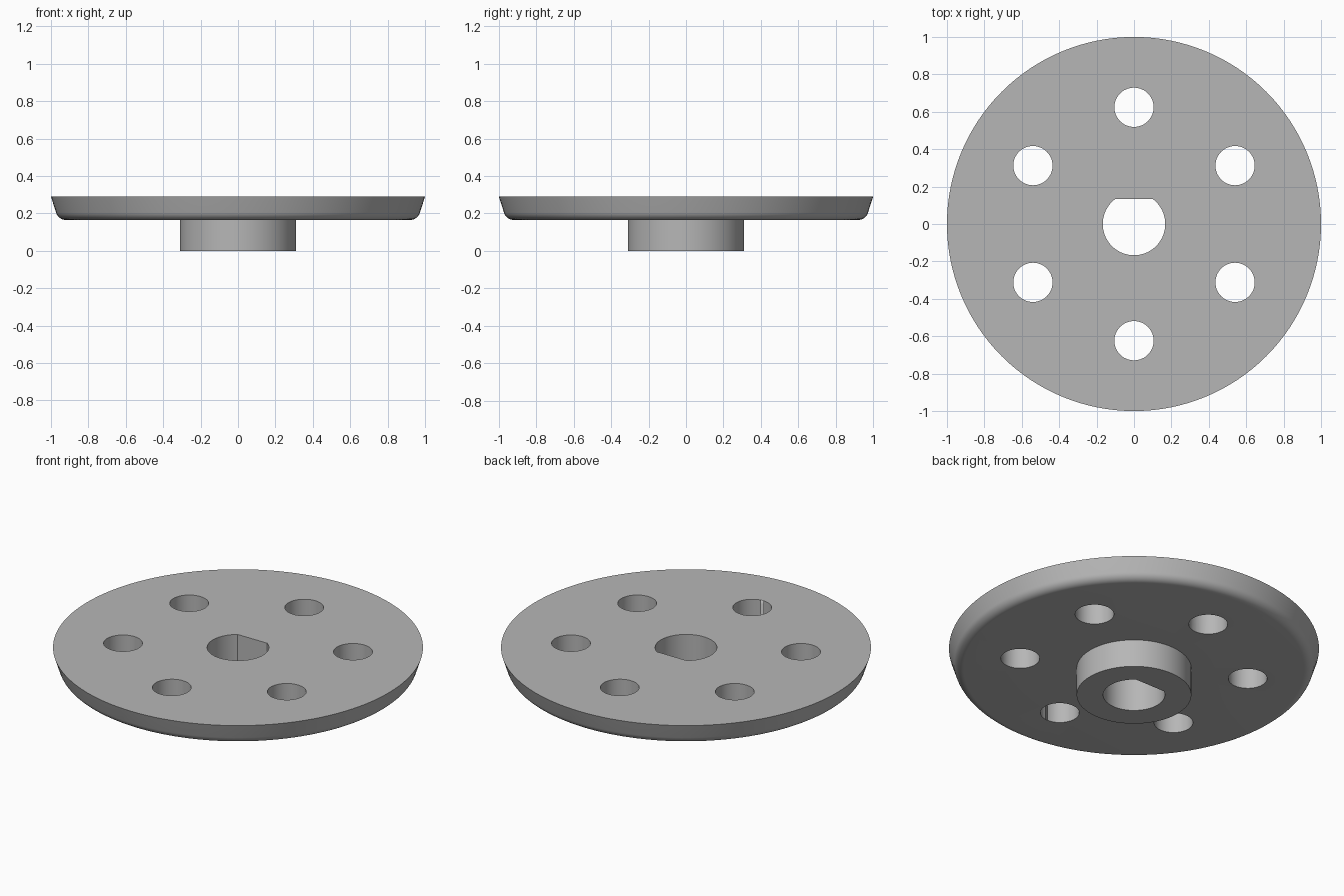
import bpy
import bmesh
from math import cos, sin, pi, radians, asin

cube = bpy.data.objects.get("Cube")
if cube:
    bpy.data.objects.remove(cube, do_unlink=True)

PLATE_BOTTOM, PLATE_TOP = 0.165, 0.29
HUB_RADIUS = 0.31
BORE_RADIUS, BORE_FLAT = 0.167, 0.135
HOLE_RADIUS, HOLE_CIRCLE = 0.105, 0.624

metal = bpy.data.materials.new("grey metal")
metal.use_nodes = True
grey = (0.47, 0.47, 0.47, 1)
metal.diffuse_color = grey
metal.node_tree.nodes["Principled BSDF"].inputs["Base Color"].default_value = grey


def make_object(name, bm):
    bmesh.ops.recalc_face_normals(bm, faces=bm.faces)
    mesh = bpy.data.meshes.new(name)
    bm.to_mesh(mesh)
    bm.free()
    mesh.materials.append(metal)
    obj = bpy.data.objects.new(name, mesh)
    bpy.context.collection.objects.link(obj)
    return obj


def lathe(name, profile, steps=128):
    """Closed solid of revolution; the profile runs from bottom to top."""
    bm = bmesh.new()
    rings = [[bm.verts.new((r * cos(2 * pi * i / steps), r * sin(2 * pi * i / steps), z))
              for i in range(steps)] for r, z in profile]
    for low, high in zip(rings, rings[1:]):
        for i in range(steps):
            j = (i + 1) % steps
            bm.faces.new((low[i], low[j], high[j], high[i]))
    bm.faces.new(rings[0])
    bm.faces.new(rings[-1])
    return make_object(name, bm)


def prism(name, outline, bottom=-0.1, top=0.4):
    bm = bmesh.new()
    face = bm.faces.new([bm.verts.new((x, y, bottom)) for x, y in outline])
    grown = bmesh.ops.extrude_face_region(bm, geom=[face])["geom"]
    verts = [v for v in grown if isinstance(v, bmesh.types.BMVert)]
    bmesh.ops.translate(bm, verts=verts, vec=(0, 0, top - bottom))
    obj = make_object(name, bm)
    obj.hide_render = True
    return obj


# Flanged disc: hub below, rounded lower rim, tapered side
fillet = 0.055
start, end = radians(-90), radians(-15)
rim = [(0.92 + fillet * cos(a), PLATE_BOTTOM + fillet + fillet * sin(a))
       for a in (start + (end - start) * k / 8 for k in range(9))]
disc = lathe("hub_disc", [(HUB_RADIUS, 0), (HUB_RADIUS, PLATE_BOTTOM)] + rim + [(1, PLATE_TOP)])

# D-shaped shaft bore, flat towards the back
a = asin(BORE_FLAT / BORE_RADIUS)
sweep = pi + 2 * a
bore = [(BORE_RADIUS * cos(pi - a + sweep * k / 64), BORE_RADIUS * sin(pi - a + sweep * k / 64))
        for k in range(65)]
cutters = [prism("bore_cutter", bore)]

# Six round bolt holes
for n in range(6):
    t = radians(30 + 60 * n)
    cx, cy = HOLE_CIRCLE * cos(t), HOLE_CIRCLE * sin(t)
    outline = [(cx + HOLE_RADIUS * cos(2 * pi * k / 48), cy + HOLE_RADIUS * sin(2 * pi * k / 48))
               for k in range(48)]
    cutters.append(prism("bolt_hole_cutter", outline))

# Cut the openings, then drop the cutters
bpy.ops.object.select_all(action="DESELECT")
disc.select_set(True)
bpy.context.view_layer.objects.active = disc
for cutter in cutters:
    mod = disc.modifiers.new("opening", "BOOLEAN")
    mod.operation = "DIFFERENCE"
    mod.solver = "EXACT"
    mod.object = cutter
    bpy.ops.object.modifier_apply(modifier=mod.name)
    bpy.data.objects.remove(cutter, do_unlink=True)

bpy.ops.object.shade_smooth_by_angle(angle=radians(30))
